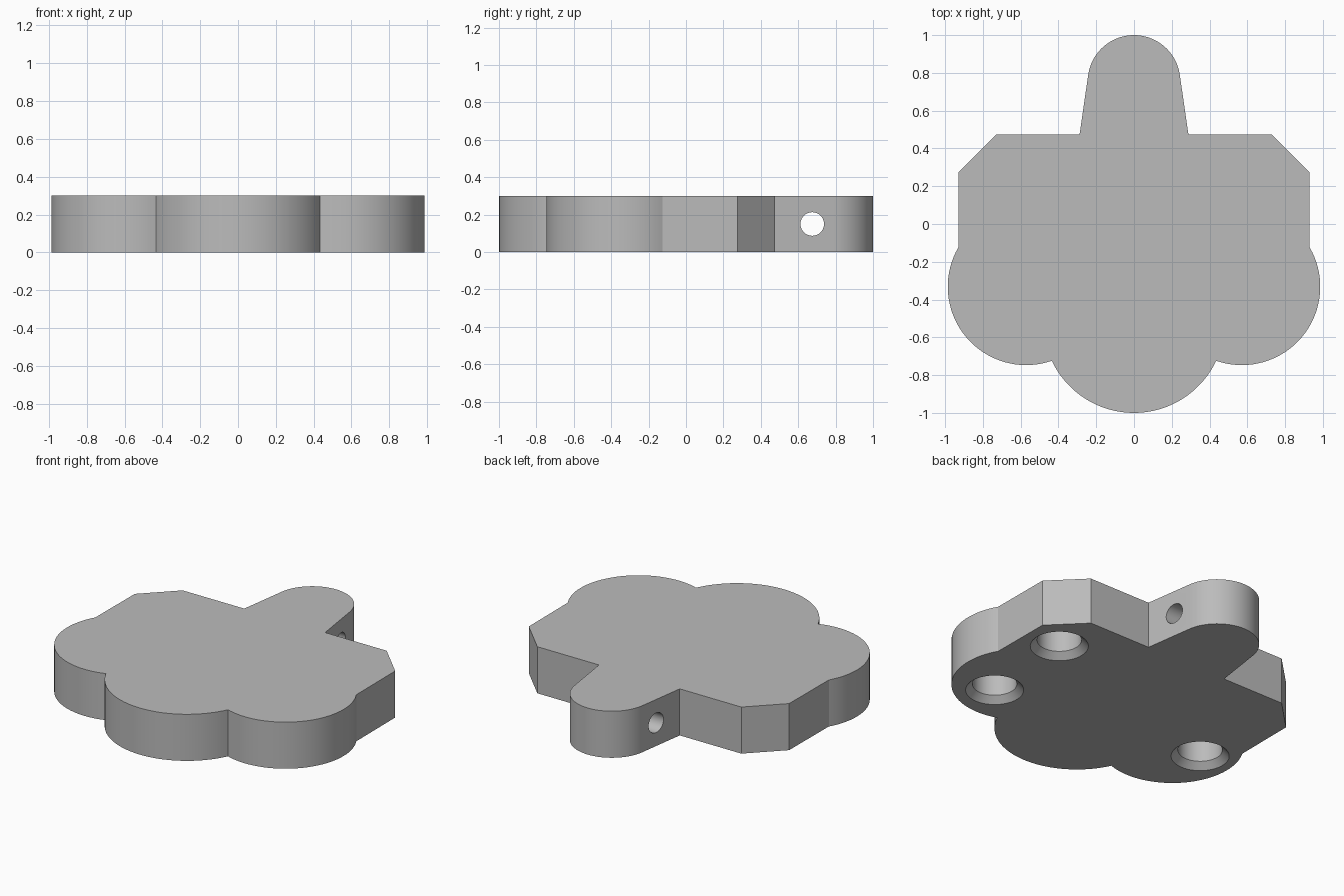
import bpy, bmesh
from math import cos, sin, radians, pi
from mathutils import Matrix, Vector

cube = bpy.data.objects.get("Cube")
if cube:
    bpy.data.objects.remove(cube, do_unlink=True)

THICK = 0.3

grey = bpy.data.materials.new("plain_grey")
grey.use_nodes = True
colour = (0.5, 0.5, 0.5, 1)
grey.diffuse_color = colour
grey.node_tree.nodes["Principled BSDF"].inputs["Base Color"].default_value = colour


def arc(cx, cy, r, start, end, steps):
    angles = [radians(start + (end - start) * i / steps) for i in range(steps + 1)]
    return [(cx + r * cos(a), cy + r * sin(a)) for a in angles]


def make_object(name, bm):
    bmesh.ops.recalc_face_normals(bm, faces=bm.faces)
    mesh = bpy.data.meshes.new(name)
    bm.to_mesh(mesh)
    bm.free()
    mesh.materials.append(grey)
    obj = bpy.data.objects.new(name, mesh)
    bpy.context.collection.objects.link(obj)
    return obj


def lathe_cutter(name, profile, matrix):
    """Solid of revolution from (radius, height) pairs, capped at both ends."""
    bm = bmesh.new()
    n = 48
    rings = [[bm.verts.new((r * cos(2 * pi * i / n), r * sin(2 * pi * i / n), z))
              for i in range(n)] for r, z in profile]
    for low, high in zip(rings, rings[1:]):
        for i in range(n):
            j = (i + 1) % n
            bm.faces.new((low[i], low[j], high[j], high[i]))
    bm.faces.new(rings[0][::-1])
    bm.faces.new(rings[-1])
    bm.transform(matrix)
    obj = make_object(name, bm)
    obj.hide_render = True
    return obj


# Half outline from the tab tip down to the front lobe, then mirrored
half = arc(0, 0.755, 0.245, 90, 8.6, 20)
half += [(0.288, 0.475), (0.727, 0.475), (0.928, 0.275)]
half += arc(0.571, -0.332, 0.415, 30, -109, 36)
half += arc(0, -0.519, 0.481, -25.3, -90, 18)
outline = half + [(-x, y) for x, y in half[-2:0:-1]]

# Plate body
bm = bmesh.new()
base = bm.faces.new([bm.verts.new((x, y, 0)) for x, y in outline])
top = bmesh.ops.extrude_face_region(bm, geom=[base])["geom"]
bmesh.ops.translate(bm, vec=(0, 0, THICK),
                    verts=[v for v in top if isinstance(v, bmesh.types.BMVert)])
body = make_object("plate_body", bm)

# Blind chamfered sockets in the underside
socket = [(0.19, -0.02), (0.13, 0.04), (0.13, 0.24)]
cutters = [lathe_cutter("socket_cutter", socket, Matrix.Translation((x, y, 0)))
           for x, y in [(0.695, 0.15), (0.655, -0.485), (-0.76, -0.305)]]

# Cross hole through the tab
cutters.append(lathe_cutter("tab_hole_cutter", [(0.063, -0.5), (0.063, 0.5)],
                            Matrix.Translation((0, 0.675, THICK / 2)) @ Matrix.Rotation(pi / 2, 4, "Y")))

bpy.ops.object.select_all(action="DESELECT")
bpy.context.view_layer.objects.active = body
body.select_set(True)
for cutter in cutters:
    mod = body.modifiers.new("cut", "BOOLEAN")
    mod.operation = "DIFFERENCE"
    mod.solver = "EXACT"
    mod.object = cutter
    bpy.ops.object.modifier_apply(modifier=mod.name)
    bpy.data.objects.remove(cutter, do_unlink=True)

bpy.ops.object.shade_smooth_by_angle(angle=radians(25))
